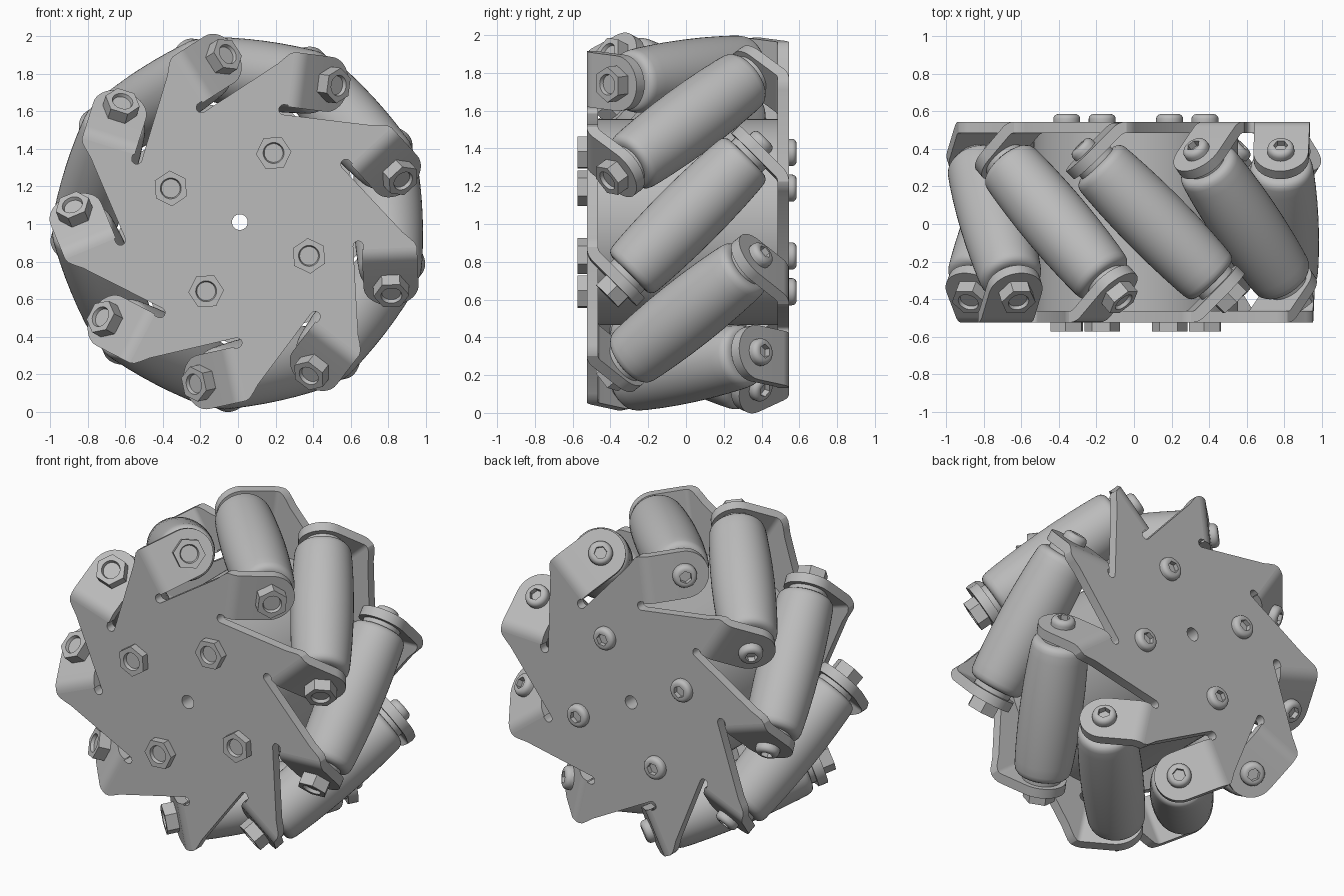
import bpy, bmesh
from math import sin, cos, pi, radians, sqrt
from mathutils import Matrix, Vector

if "Cube" in bpy.data.objects:
    bpy.data.objects.remove(bpy.data.objects["Cube"])

ROLLERS = 9
STEP = 2 * pi / ROLLERS
FIRST = radians(2.5)
AXLE_R = 0.79                      # distance of roller centres from wheel axis
OUTER, THICK = 0.535, 0.06         # plate outer face and thickness
CENTRE = Matrix.Translation((0.01, 0.01, 1.01))

grey = bpy.data.materials.new("grey metal")
grey.use_nodes = True
COLOUR = (0.5, 0.5, 0.5, 1)
grey.diffuse_color = COLOUR
grey.node_tree.nodes["Principled BSDF"].inputs["Base Color"].default_value = COLOUR


def frame(angle):
    """Local axes on the wheel: x radial, y tangential, z towards the front."""
    c, s = cos(angle), sin(angle)
    turn = Matrix(((c, -s, 0, 0), (0, 0, -1, 0), (s, c, 0, 0), (0, 0, 0, 1)))
    return CENTRE @ turn


def finish(bm, name):
    bmesh.ops.remove_doubles(bm, verts=bm.verts, dist=0.0001)
    bmesh.ops.recalc_face_normals(bm, faces=bm.faces)
    mesh = bpy.data.meshes.new(name)
    bm.to_mesh(mesh)
    bm.free()
    mesh.shade_smooth()
    mesh.set_sharp_from_angle(angle=radians(30))
    mesh.materials.append(grey)
    return mesh


def place(name, mesh, matrix):
    ob = bpy.data.objects.new(name, mesh)
    ob.matrix_world = matrix
    bpy.context.collection.objects.link(ob)


def bridge(bm, rows, closed):
    """Quads between successive rows of vertices."""
    n = len(rows[0])
    for a, b in zip(rows, rows[1:]):
        for i in range(n if closed else n - 1):
            j = (i + 1) % n
            bm.faces.new((a[i], a[j], b[j], b[i]))


def lathe(name, profile, seg=24):
    """Turn (radius, height, kind) rows about z; kind 'hex' gives six flats."""
    bm = bmesh.new()
    rows = []
    for r, h, kind in profile:
        row = []
        for i in range(seg):
            t = 2 * pi * i / seg
            k = cos(pi / 6) / cos(t % (pi / 3) - pi / 6) if kind == "hex" else 1
            row.append(bm.verts.new((r * k * cos(t), r * k * sin(t), h)))
        rows.append(row)
    bridge(bm, rows, True)
    return finish(bm, name)


def nut(name, h):
    return lathe(name, [(0, 0, ""), (0.095, 0, "hex"), (0.095, h, "hex"), (0.056, h, ""),
                        (0.05, h - 0.02, ""), (0, h - 0.02, "")])


def button_head(name, h):
    dome = [(0.045 + 0.027 * cos(a), h * (0.4 + 0.6 * sin(a)), "")
            for a in (i * pi / 10 for i in range(6))]
    return lathe(name, [(0, 0, ""), (0.072, 0, "")] + dome
                 + [(0.038, h, "hex"), (0.038, h * 0.3, "hex"), (0, h * 0.3, "")])


def add_tab(bm, turn):
    """Tab bent 45 degrees inwards with a round end."""
    half, bend, start = 0.147, 0.1, -0.174
    section = []                   # tangent, height, angle, half width
    for i in range(7):
        a = i * pi / 24
        section.append((start - bend * sin(a), OUTER - bend + bend * cos(a), a, half))
    t0, w0, a0, _ = section[-1]
    for i in range(11):
        b = i * pi / 20
        d = (0.184 + half * sin(b)) * sqrt(0.5)
        section.append((t0 - d, w0 - d, a0, max(half * cos(b), 0.004)))
    rows = []
    for t, w, a, hw in section:
        ti, wi = t + THICK * sin(a), w - THICK * cos(a)
        corners = ((AXLE_R - hw, t, w), (AXLE_R + hw, t, w),
                   (AXLE_R + hw, ti, wi), (AXLE_R - hw, ti, wi))
        rows.append([bm.verts.new(turn @ Vector(c)) for c in corners])
    bridge(bm, rows, True)
    bm.faces.new(rows[-1])


def side_plate():
    """Flat plate with a slot beside each lobe and a bent tab on each lobe."""
    bm = bmesh.new()
    slot = [(0.625 - 0.027 * cos(a), -0.155 + 0.027 * sin(a))
            for a in (i * pi / 8 for i in range(9))]
    lobe = slot + [(0.652, -0.174), (0.937, -0.174), (0.927, -0.15),
                   (0.902, -0.125), (0.865, -0.092)]
    outline = []
    for k in range(ROLLERS):
        turn = Matrix.Rotation(k * STEP, 4, "Z")
        outline += [turn @ Vector((x, t, OUTER)) for x, t in lobe]
    bore = [Vector((0.042 * cos(i * pi / 12), 0.042 * sin(i * pi / 12), OUTER))
            for i in range(24)]
    edges = []
    for loop in (outline, bore):
        vs = [bm.verts.new(p) for p in loop]
        edges += [bm.edges.new((vs[i - 1], vs[i])) for i in range(len(vs))]
    bmesh.ops.triangle_fill(bm, use_beauty=True, edges=edges, normal=(0, 0, 1))
    out = bmesh.ops.extrude_face_region(bm, geom=bm.faces[:], use_keep_orig=True)
    moved = [v for v in out["geom"] if isinstance(v, bmesh.types.BMVert)]
    bmesh.ops.translate(bm, verts=moved, vec=(0, 0, -THICK))
    for k in range(ROLLERS):
        add_tab(bm, Matrix.Rotation(k * STEP, 4, "Z"))
    return finish(bm, "side_plate")


FLIP = Matrix.Rotation(pi, 4, "X")

# Side plates: the back one is the front one turned about a roller's radial axis
plate = side_plate()
place("front_plate", plate, frame(FIRST))
place("back_plate", plate, frame(FIRST) @ FLIP)

# Hub drum between the plates
drum = [(0.042, -0.476, ""), (0.545, -0.476, ""), (0.545, 0.476, ""),
        (0.042, 0.476, ""), (0.042, -0.476, "")]
place("hub_drum", lathe("hub_drum", drum, 96), frame(0))

# Barrel rollers, with washers, nuts at the front and bolt heads at the back
half_barrel = [(0.185, 0), (0.1835, 0.12), (0.179, 0.24), (0.173, 0.34), (0.168, 0.395),
               (0.163, 0.415), (0.152, 0.43), (0.137, 0.438), (0.12, 0.44), (0, 0.44)]
barrel = [(r, -h, "") for r, h in reversed(half_barrel[1:])] + [(r, h, "") for r, h in half_barrel]
roller = lathe("roller", barrel, 48)
washer = lathe("washer", [(0, 0.435, ""), (0.115, 0.435, ""), (0.115, 0.472, ""), (0, 0.472, "")], 32)
axle_nut = nut("axle_nut", 0.075)
axle_head = button_head("axle_bolt_head", 0.05)
tab_face = Matrix.Translation((0, 0, 0.529))
for k in range(ROLLERS):
    tilt = (frame(FIRST + k * STEP) @ Matrix.Translation((AXLE_R, 0, 0))
            @ Matrix.Rotation(pi / 4, 4, "X"))
    place(f"roller_{k + 1}", roller, tilt)
    place(f"front_washer_{k + 1}", washer, tilt)
    place(f"back_washer_{k + 1}", washer, tilt @ FLIP)
    place(f"axle_nut_{k + 1}", axle_nut, tilt @ tab_face)
    place(f"axle_bolt_head_{k + 1}", axle_head, tilt @ FLIP @ tab_face)

# Four bolts clamping the plates to the hub
hub_nut = nut("hub_nut", 0.05)
hub_head = button_head("hub_bolt_head", 0.042)
for k in range(4):
    spot = frame(radians(64) + k * pi / 2) @ Matrix.Translation((0.41, 0, 0))
    lift = Matrix.Translation((0, 0, OUTER - 0.001))
    place(f"hub_nut_{k + 1}", hub_nut, spot @ lift)
    place(f"hub_bolt_head_{k + 1}", hub_head, spot @ FLIP @ lift)
